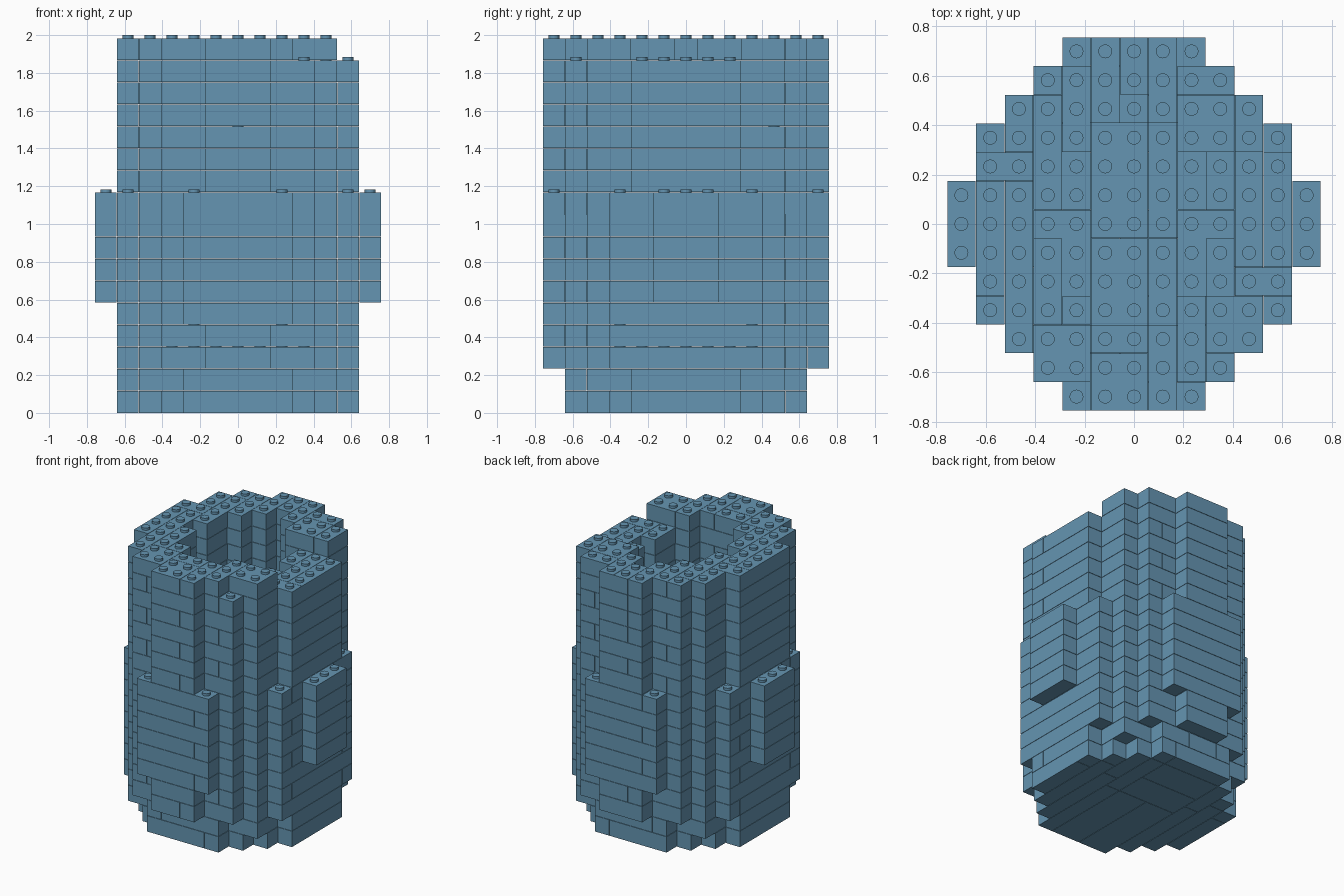
import bpy, bmesh, math
from mathutils import Matrix, Vector

if "Cube" in bpy.data.objects:
    bpy.data.objects.remove(bpy.data.objects["Cube"])

P = 0.1165          # stud pitch
H = 1.984 / 17      # course height
GAP = 0.0012        # half of the seam between bricks
STUD_R, STUD_H = 0.028, 0.016
LAYERS = 17

mat = bpy.data.materials.new("dusty blue")
mat.diffuse_color = (0.130, 0.300, 0.445, 1)
mat.use_nodes = True
mat.node_tree.nodes["Principled BSDF"].inputs["Base Color"].default_value = mat.diffuse_color


def outer(k):
    """Half-width in studs of each row, listed by distance from the middle row."""
    if k == 0:
        return [5, 5, 5, 4, 3, 2]
    if k == 1:
        return [5, 5, 5, 4, 4, 2]
    if k <= 3:
        return [5, 5, 5, 5, 4, 3, 1]
    if k == 4:
        return [5, 5, 5, 5, 4, 3, 2]
    if k <= 9:
        return [6, 6, 5, 5, 4, 3, 2]
    return [5, 5, 5, 4, 4, 3, 1]


def inner(k):
    """Half-width of the hollow; the lowest three courses are solid."""
    if k < 3:
        return []
    return [3, 2, 2, 2] if 4 <= k <= 9 else [3, 2, 2, 1]


def disc(rows):
    return {(i, j) for d, w in enumerate(rows) for j in {d, -d}
            for i in range(-w, w + 1)}


def cells(k):
    c = disc(outer(k)) - disc(inner(k))
    if k >= 13:                       # small niche in the rear inner wall
        c.discard((0, 4))
    if k == LAYERS - 1:               # gap in the rim on the right
        c = {(i, j) for i, j in c if not (i >= 3 and abs(j) <= 2)}
        c.discard((3, -5))
    return c


SIZES = [(6, 2), (4, 2), (6, 1), (4, 1), (2, 2), (3, 1), (2, 1), (1, 1)]


def bricks(free, k):
    """Cover the cells with bricks, mirroring the bond on every other course."""
    free, s, out = set(free), (1 if k % 2 == 0 else -1), []
    for i, j in sorted(free, key=lambda c: (c[1] * s, c[0] * s)):
        if (i, j) not in free:
            continue
        opts = SIZES + [(b, a) for a, b in SIZES]
        opts.sort(key=lambda o: -o[0] * o[1])
        for a, b in opts:
            block = {(i + s * u, j + s * v) for u in range(a) for v in range(b)}
            if block <= free:
                free -= block
                xs, ys = [c[0] for c in block], [c[1] for c in block]
                out.append((min(xs), max(xs), min(ys), max(ys)))
                break
    return out


def add_box(bm, lo, hi):
    lo, hi = Vector(lo), Vector(hi)
    size = hi - lo
    m = Matrix.Translation((lo + hi) / 2) @ Matrix.Diagonal((*size, 1))
    bmesh.ops.create_cube(bm, size=1, matrix=m)


def add_stud(bm, i, j, z):
    h = STUD_H + GAP
    bmesh.ops.create_cone(bm, cap_ends=True, segments=20, radius1=STUD_R,
                          radius2=STUD_R, depth=h,
                          matrix=Matrix.Translation((i * P, j * P, z - GAP + h / 2)))


def finish(bm, name):
    me = bpy.data.meshes.new(name)
    bm.to_mesh(me)
    bm.free()
    me.materials.append(mat)
    bpy.context.collection.objects.link(bpy.data.objects.new(name, me))


for k in range(LAYERS):
    here = cells(k)
    above = cells(k + 1) if k + 1 < LAYERS else set()
    # bricks of this course
    bm = bmesh.new()
    z0, z1 = k * H, (k + 1) * H
    for x0, x1, y0, y1 in bricks(here, k):
        add_box(bm, ((x0 - .5) * P + GAP, (y0 - .5) * P + GAP, z0 + (GAP if k else 0)),
                ((x1 + .5) * P - GAP, (y1 + .5) * P - GAP, z1 - GAP))
    part = "floor" if k < 3 else "rim" if k == LAYERS - 1 else "wall"
    finish(bm, f"{part}_course_{k + 1:02d}")
    # studs left uncovered by the course above
    bare = here - above
    if bare:
        bm = bmesh.new()
        for i, j in sorted(bare):
            add_stud(bm, i, j, z1)
        finish(bm, f"studs_{k + 1:02d}")
